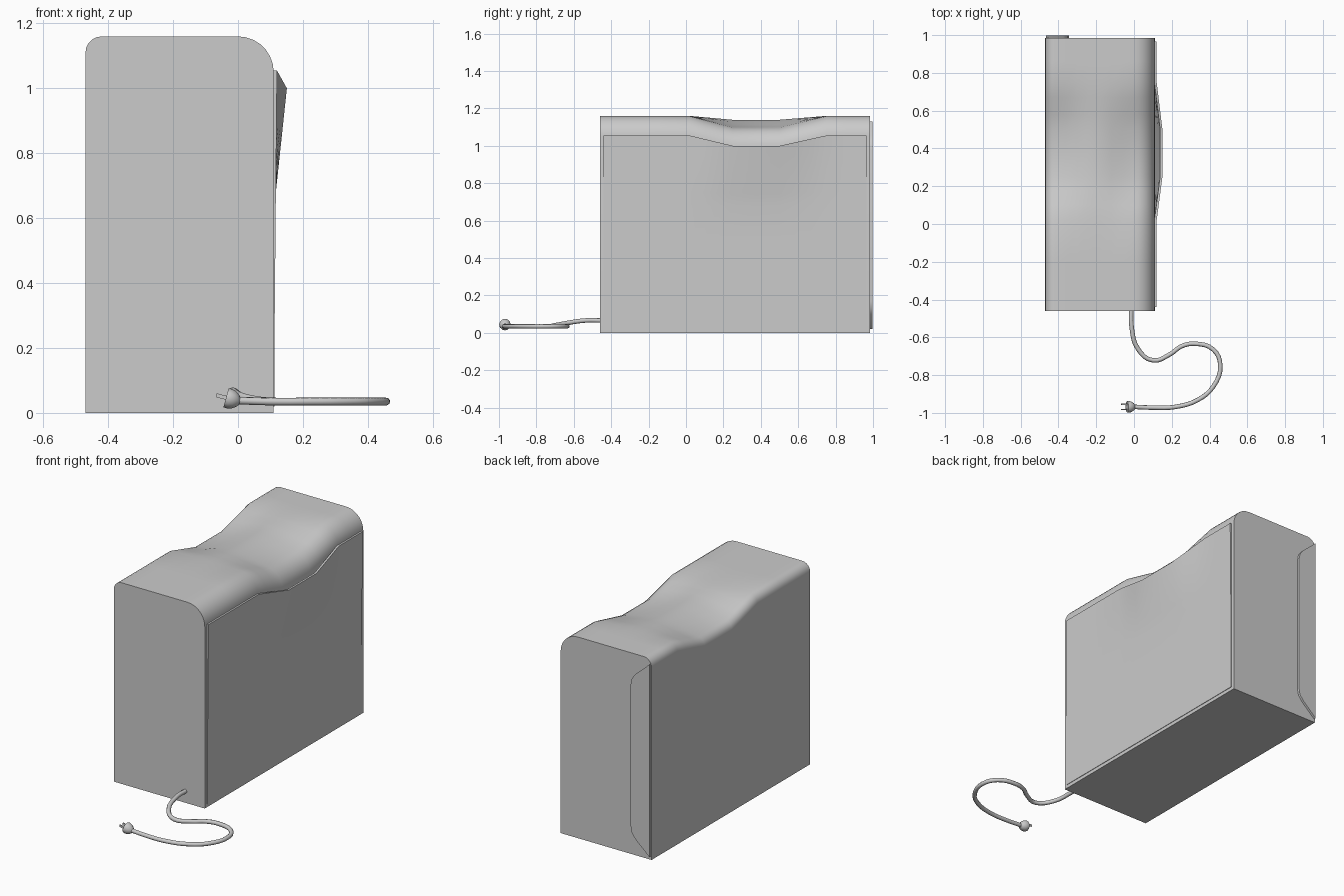
import bpy, bmesh, math
from mathutils import Vector

if "Cube" in bpy.data.objects:
    bpy.data.objects.remove(bpy.data.objects["Cube"])

STATIONS = [-0.46, -0.2, 0.02, 0.10, 0.175, 0.25, 0.375, 0.5, 0.58, 0.67, 0.75, 0.86, 0.985]


def scoop(y):
    """1 in the middle of the hand grip, 0 outside it"""
    return max(0.0, min(1.0, (y - 0.02) / 0.23, (0.75 - y) / 0.25))


def finish(name, bm, angle=30):
    bmesh.ops.recalc_face_normals(bm, faces=bm.faces)
    me = bpy.data.meshes.new(name)
    bm.to_mesh(me)
    bm.free()
    ob = bpy.data.objects.new(name, me)
    bpy.context.collection.objects.link(ob)
    for o in bpy.context.selected_objects:
        o.select_set(False)
    ob.select_set(True)
    bpy.context.view_layer.objects.active = ob
    if angle:
        bpy.ops.object.shade_smooth_by_angle(angle=math.radians(angle))
    return ob


def loft(name, rings, angle=30):
    """closed skin over a series of equal rings, capped at both ends"""
    bm = bmesh.new()
    vs = [[bm.verts.new(p) for p in r] for r in rings]
    n = len(vs[0])
    for a, b in zip(vs, vs[1:]):
        for i in range(n):
            j = (i + 1) % n
            bm.faces.new((a[i], a[j], b[j], b[i]))
    bm.faces.new(vs[0])
    bm.faces.new(vs[-1])
    return finish(name, bm, angle)


# cabinet body: rounded profile, top sinks at both sides of the hand grip
def arc(cx, cz, r, a0, a1, n):
    return [(cx + r * math.cos(math.radians(a0 + (a1 - a0) * i / n)),
             cz + r * math.sin(math.radians(a0 + (a1 - a0) * i / n))) for i in range(n + 1)]


profile = [(-0.47, 0)] + arc(-0.42, 1.11, 0.05, 180, 90, 5)
profile += [(x, 1.16) for x in (-0.36, -0.30, -0.24, -0.18, -0.12, -0.06)]
profile += arc(0.0, 1.05, 0.11, 90, 0, 7) + [(0.11, 0)]


def sink(x, z, y):
    if z < 0.9:
        return z
    mid = -0.2
    t = min(1, (mid - x) / 0.24) if x < mid else min(1, (x - mid) / 0.22)
    t = t * t * (3 - 2 * t)
    return z - scoop(y) * (0.02 + (0.045 if x < mid else 0.04) * t)


loft("cabinet_body", [[(x, y, sink(x, z, y)) for x, z in profile] for y in STATIONS])

# side panel: thin sheet, flared outwards at the hand grip
ys = [-0.44] + STATIONS[1:-1] + [0.965]
rows = 12
rings = []
for y in ys:
    w = scoop(y)
    top = 1.055 - 0.055 * w
    outer, inner = [], []
    zs = [0.02, 0.28, 0.5] + [0.68 + (top - 0.68) * i / 5 for i in range(6)]
    for z in zs:
        x = 0.113 + 0.007 * max(0, (z - 0.28) / 0.77)
        x += 0.031 * w * max(0, (z - 0.68) / (top - 0.68))
        outer.append((x, y, z))
        inner.append((x - 0.012, y, z))
    rings.append(outer + inner[::-1])
loft("side_panel", rings, 25)

# raised strip on the back with clipped corners
outline = [(-0.465, 0.02), (-0.375, 0.10), (-0.353, 0.13), (-0.345, 0.17),
           (-0.345, 0.98), (-0.353, 1.02), (-0.375, 1.05), (-0.465, 1.13)]
loft("back_strip", [[(x, y, z) for x, z in outline] for y in (0.98, 0.998)])

# power cord
path = [(-0.015, -0.44, 0.066), (-0.013, -0.54, 0.066), (0.02, -0.66, 0.048),
        (0.10, -0.722, 0.035), (0.19, -0.69, 0.035), (0.25, -0.648, 0.035),
        (0.32, -0.634, 0.035), (0.42, -0.665, 0.035), (0.457, -0.75, 0.035),
        (0.42, -0.86, 0.035), (0.34, -0.93, 0.035), (0.22, -0.968, 0.035),
        (0.10, -0.972, 0.035), (0.0, -0.968, 0.038)]
cu = bpy.data.curves.new("power_cord", 'CURVE')
cu.dimensions = '3D'
cu.bevel_depth = 0.012
cu.bevel_resolution = 2
cu.resolution_u = 4
cu.use_fill_caps = True
sp = cu.splines.new('BEZIER')
sp.bezier_points.add(len(path) - 1)
for bp, p in zip(sp.bezier_points, path):
    bp.co = p
    bp.handle_left_type = bp.handle_right_type = 'AUTO'
bpy.context.collection.objects.link(bpy.data.objects.new("power_cord", cu))

# plug: domed body with flat face, tilted slightly upwards
base = Vector((-0.035, -0.968, 0.046))
tilt = math.radians(15)
ax = Vector((-math.cos(tilt), 0, math.sin(tilt)))
up = Vector((math.sin(tilt), 0, math.cos(tilt)))
side = Vector((0, 1, 0))
rings = []
for d, r in [(-0.042, 0.011), (-0.034, 0.02), (-0.022, 0.028), (-0.008, 0.031), (0.002, 0.03)]:
    rings.append([base + ax * d + side * r * math.cos(a * math.pi / 6)
                  + up * r * math.sin(a * math.pi / 6) for a in range(12)])
loft("plug", rings, 40)

# prongs
for s, name in ((-1, "prong_front"), (1, "prong_back")):
    rings = [[base + ax * d + side * (s * 0.014 + u * 0.003) + up * v * 0.006
              for u, v in ((-1, -1), (1, -1), (1, 1), (-1, 1))] for d in (-0.005, 0.033)]
    loft(name, rings)
